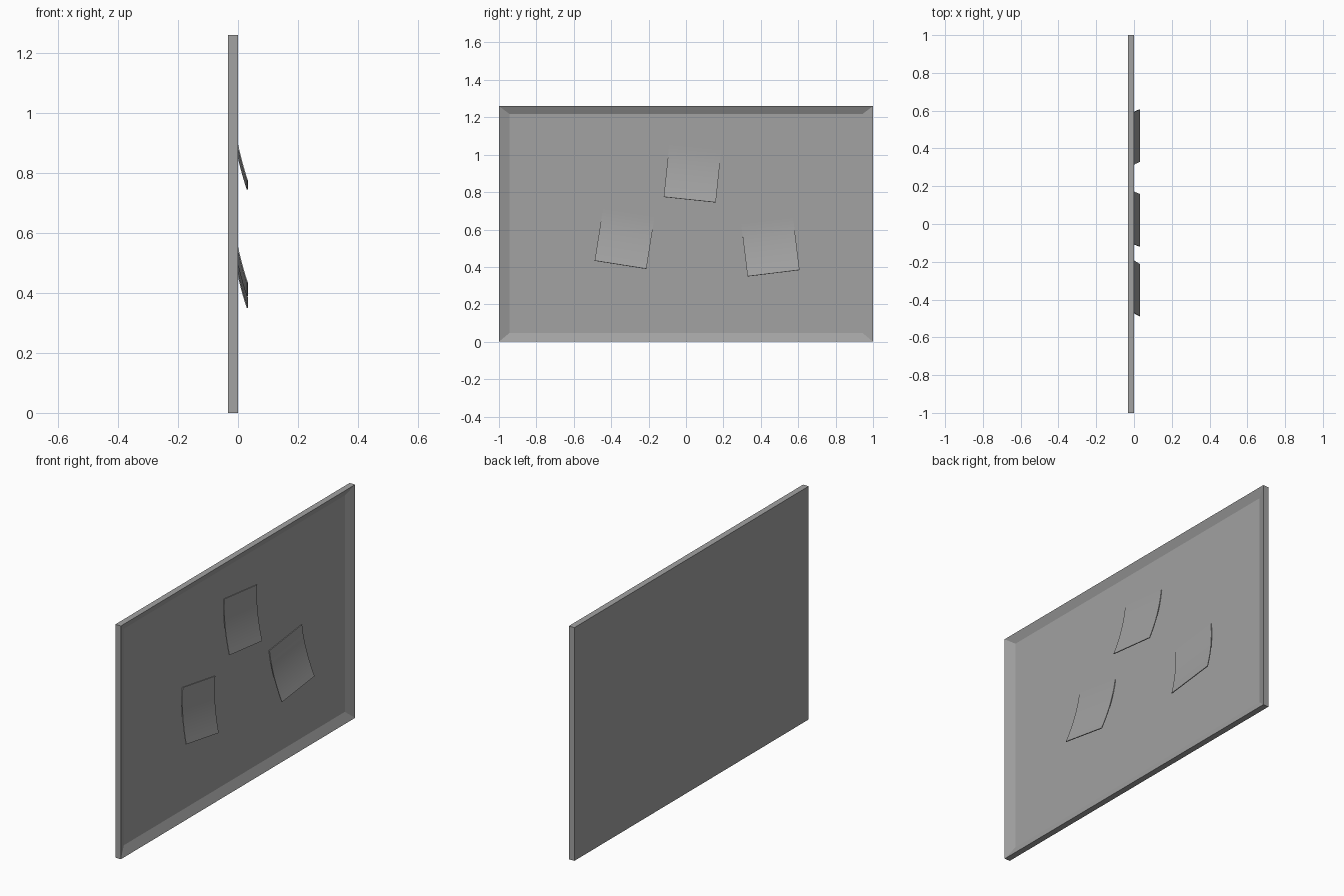
import bpy
import bmesh
from math import radians
from mathutils import Matrix, Vector

cube = bpy.data.objects.get("Cube")
if cube:
    bpy.data.objects.remove(cube, do_unlink=True)

HEIGHT = 1.26
DEPTH = 0.033       # board thickness, front face at x = 0
RECESS = 0.022      # panel depth behind the rim
NOTE = 0.28         # side of each square note

grey = bpy.data.materials.new("grey")
grey.use_nodes = True
colour = (0.36, 0.36, 0.36, 1)
grey.diffuse_color = colour
grey.node_tree.nodes["Principled BSDF"].inputs["Base Color"].default_value = colour


def add_object(name, bm):
    mesh = bpy.data.meshes.new(name)
    bm.to_mesh(mesh)
    bm.free()
    mesh.materials.append(grey)
    obj = bpy.data.objects.new(name, mesh)
    bpy.context.collection.objects.link(obj)
    return obj


# Board: a slab whose +x face is inset and pushed back to leave a raised rim
bm = bmesh.new()
bmesh.ops.create_cube(bm, size=1)
bmesh.ops.scale(bm, vec=(DEPTH, 2, HEIGHT), verts=bm.verts)
bmesh.ops.translate(bm, vec=(-DEPTH / 2, 0, HEIGHT / 2), verts=bm.verts)
bm.normal_update()
panel = max(bm.faces, key=lambda f: f.normal.x)
bmesh.ops.inset_region(bm, faces=[panel], thickness=0.05)
for v in panel.verts:
    v.co.x = -RECESS
    v.co.y = 0.943 if v.co.y > 0 else -0.943
    v.co.z = 1.217 if v.co.z > HEIGHT / 2 else 0.048
add_object("board", bm)


# Notes: thin square sheets stuck at the top and curling outward at the bottom
def add_note(name, y, z, tilt, steps=12, thickness=0.004):
    bm = bmesh.new()
    rows = []
    for i in range(steps + 1):
        t = i / steps
        x = -RECESS + thickness + 0.051 * t ** 1.8
        rows.append([bm.verts.new((x, side * NOTE / 2, NOTE * (1 - t))) for side in (-1, 1)])
    for top, low in zip(rows, rows[1:]):
        bm.faces.new((top[0], low[0], low[1], top[1]))
    bm.normal_update()
    place = Matrix.Translation(Vector((0, y, z))) @ Matrix.Rotation(radians(tilt), 4, "X")
    bm.transform(place)
    obj = add_object(name, bm)
    solid = obj.modifiers.new("paper_thickness", "SOLIDIFY")
    solid.thickness = thickness
    solid.offset = -1
    bpy.ops.object.select_all(action="DESELECT")
    obj.select_set(True)
    bpy.context.view_layer.objects.active = obj
    bpy.ops.object.modifier_apply(modifier=solid.name)
    bpy.ops.object.shade_smooth_by_angle(angle=radians(30))


add_note("upper_note", 0.02, 0.76, -6)
add_note("lower_front_note", -0.35, 0.412, -9)
add_note("lower_back_note", 0.468, 0.367, 7)
